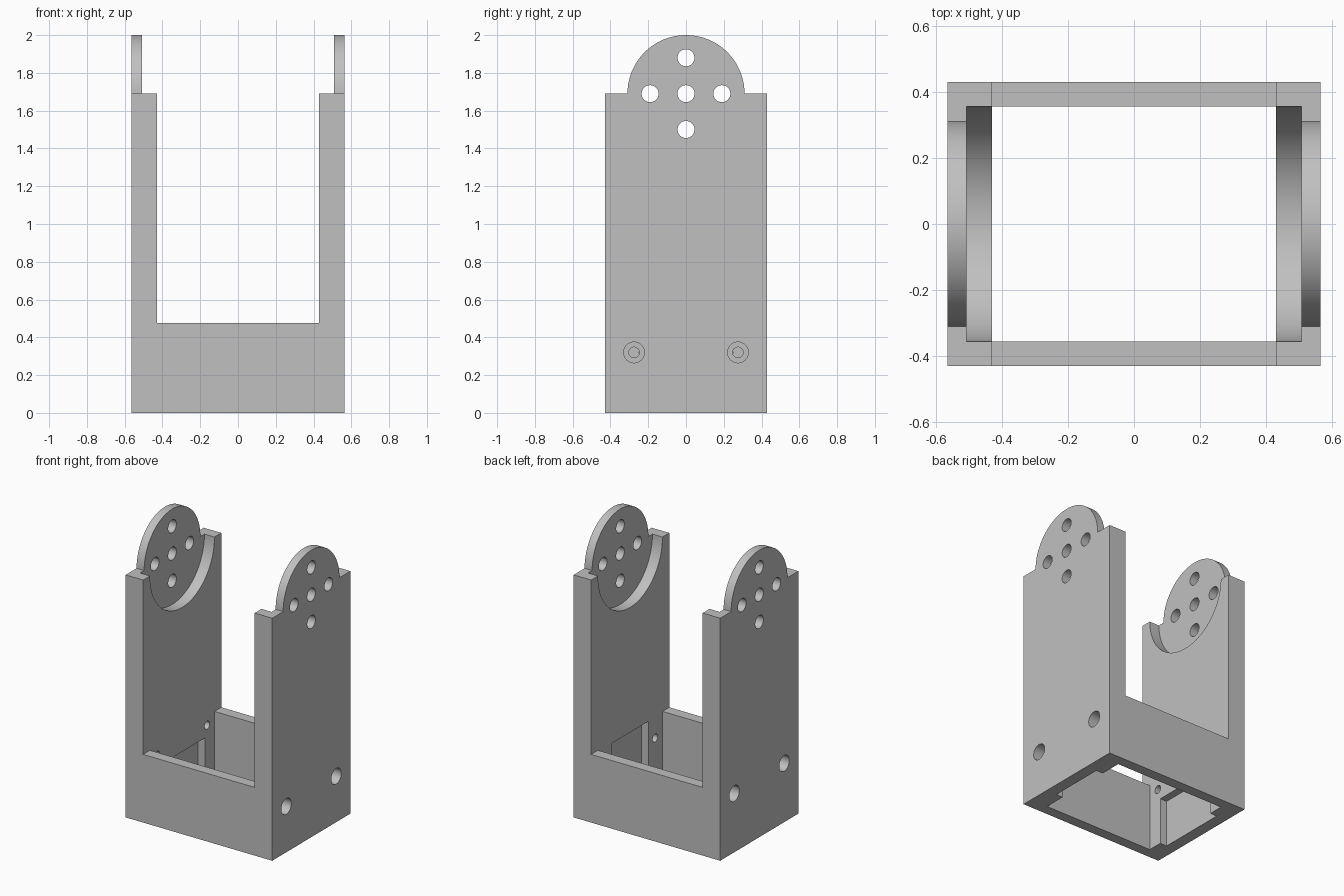
import bpy
import math
from mathutils import Matrix

cube = bpy.data.objects.get("Cube")
if cube:
    bpy.data.objects.remove(cube, do_unlink=True)

HALF_X, HALF_Y, WALL_TOP = 0.565, 0.43, 1.69
WELL_X, WELL_Y, PANEL_TOP = 0.43, 0.355, 0.475
PLATE_X = 0.507      # inner face of the round mounting plates
POCKET_X = 0.483     # back of the lower pockets

grey = bpy.data.materials.new("light_grey_plastic")
grey.use_nodes = True
colour = (0.53, 0.53, 0.53, 1)
grey.diffuse_color = colour
grey.node_tree.nodes["Principled BSDF"].inputs["Base Color"].default_value = colour


def box(name, lo, hi):
    bpy.ops.mesh.primitive_cube_add(size=1)
    ob = bpy.context.object
    ob.name = name
    size = [b - a for a, b in zip(lo, hi)]
    mid = [(a + b) / 2 for a, b in zip(lo, hi)]
    ob.data.transform(Matrix.Translation(mid) @ Matrix.Diagonal((*size, 1)))
    return ob


def rod(name, radius, x0, x1, y, z, sides=32):
    """Cylinder lying along x."""
    bpy.ops.mesh.primitive_cylinder_add(vertices=sides, radius=radius, depth=abs(x1 - x0))
    ob = bpy.context.object
    ob.name = name
    place = Matrix.Translation(((x0 + x1) / 2, y, z))
    ob.data.transform(place @ Matrix.Rotation(math.pi / 2, 4, "Y"))
    return ob


def combine(target, tool, operation="DIFFERENCE"):
    tool.hide_render = True
    mod = target.modifiers.new(tool.name, "BOOLEAN")
    mod.operation, mod.solver, mod.object = operation, "EXACT", tool
    bpy.context.view_layer.objects.active = target
    bpy.ops.object.modifier_apply(modifier=mod.name)
    bpy.data.objects.remove(tool, do_unlink=True)


# Solid block with a round plate on top of each side
bracket = box("servo_bracket", (-HALF_X, -HALF_Y, 0), (HALF_X, HALF_Y, WALL_TOP))
for s in (-1, 1):
    combine(bracket, rod("round_plate", 0.31, s * WELL_X, s * HALF_X, 0, WALL_TOP, 96), "UNION")

# Open gap between the arms, and the well through the base
combine(bracket, box("arm_gap", (-WELL_X, -1, PANEL_TOP), (WELL_X, 1, 3)))
combine(bracket, box("base_well", (-WELL_X, -WELL_Y, -1), (WELL_X, WELL_Y, 1)))

# Each side: direction, pocket half width, pocket top, screw height
for s, pocket_y, pocket_top, screw_z in ((1, 0.20, 0.465, 0.32), (-1, 0.25, 0.33, 0.41)):
    # Round recess on the inside of the arm
    combine(bracket, rod("recess", 0.355, s * 0.3, s * PLATE_X, 0, WALL_TOP, 96))
    # Pocket open to the bottom
    xs = sorted((s * 0.3, s * POCKET_X))
    combine(bracket, box("pocket", (xs[0], -pocket_y, -1), (xs[1], pocket_y, pocket_top)))
    # Five mounting holes in the plate
    for dy, dz in ((0, 0), (1, 0), (-1, 0), (0, 1), (0, -1)):
        combine(bracket, rod("plate_hole", 0.045, s * 0.4, s * 0.7,
                             dy * 0.19, WALL_TOP + dz * 0.19))
    # Counterbored screw holes
    for y in (-0.275, 0.275):
        combine(bracket, rod("screw_hole", 0.028, s * 0.35, s * 0.7, y, screw_z))
        combine(bracket, rod("counterbore", 0.055, s * 0.485, s * 0.7, y, screw_z))

bracket.data.materials.clear()
bracket.data.materials.append(grey)
for face in bracket.data.polygons:
    face.material_index = 0

bpy.ops.object.select_all(action="DESELECT")
bracket.select_set(True)
bpy.context.view_layer.objects.active = bracket
bpy.ops.object.shade_smooth_by_angle(angle=math.radians(30))
